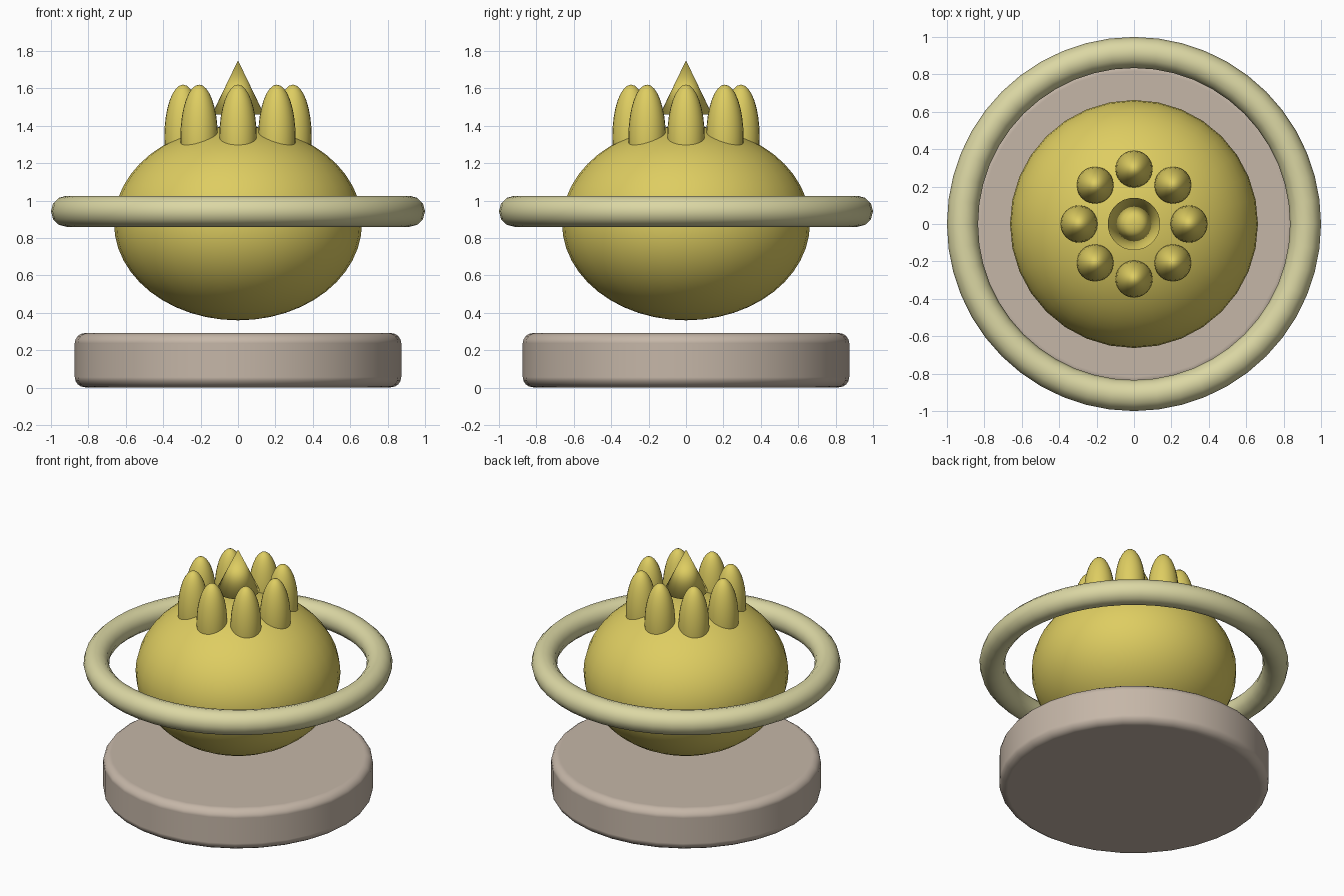
import bpy
from math import cos, sin, pi, radians

cube = bpy.data.objects.get("Cube")
if cube:
    bpy.data.objects.remove(cube)


def material(name, rgb):
    m = bpy.data.materials.new(name)
    m.use_nodes = True
    m.diffuse_color = (*rgb, 1)
    m.node_tree.nodes["Principled BSDF"].inputs["Base Color"].default_value = (*rgb, 1)
    return m


gold = material("gold", (0.73, 0.61, 0.12))
cream = material("cream", (0.71, 0.68, 0.37))
stone = material("stone", (0.56, 0.47, 0.39))


def finish(name, mat, scale=(1, 1, 1)):
    """Name, scale, colour and smooth the object just added."""
    ob = bpy.context.object
    ob.name = ob.data.name = name
    ob.scale = scale
    ob.data.materials.append(mat)
    bpy.ops.object.shade_smooth()
    return ob


# Round base with softened rims
bpy.ops.mesh.primitive_cylinder_add(vertices=32, radius=0.873, depth=0.29, location=(0, 0, 0.147))
base = finish("base", stone)
bevel = base.modifiers.new("soft_rims", "BEVEL")
bevel.width = 0.055
bevel.segments = 4
bevel.limit_method = "ANGLE"
bevel.angle_limit = radians(40)
bevel.harden_normals = True

# Floating flattened body
bpy.ops.mesh.primitive_uv_sphere_add(segments=32, ring_count=24, radius=1, location=(0, 0, 0.88))
finish("body", gold, (0.663, 0.663, 0.52))

# Ring around the body
bpy.ops.mesh.primitive_torus_add(major_radius=0.917, minor_radius=0.083,
                                 major_segments=48, minor_segments=12, location=(0, 0, 0.943))
finish("ring", cream)

# Crown of eight rounded petals
for i in range(8):
    a = i * pi / 4
    bpy.ops.mesh.primitive_uv_sphere_add(segments=24, ring_count=16, radius=1,
                                         location=(0.294 * cos(a), 0.294 * sin(a), 1.34))
    finish(f"petal_{i + 1}", gold, (0.1, 0.1, 0.28))

# Pointed centre spike
bpy.ops.mesh.primitive_cone_add(vertices=32, radius1=0.14, depth=0.29, location=(0, 0, 1.605))
finish("spike", gold)
